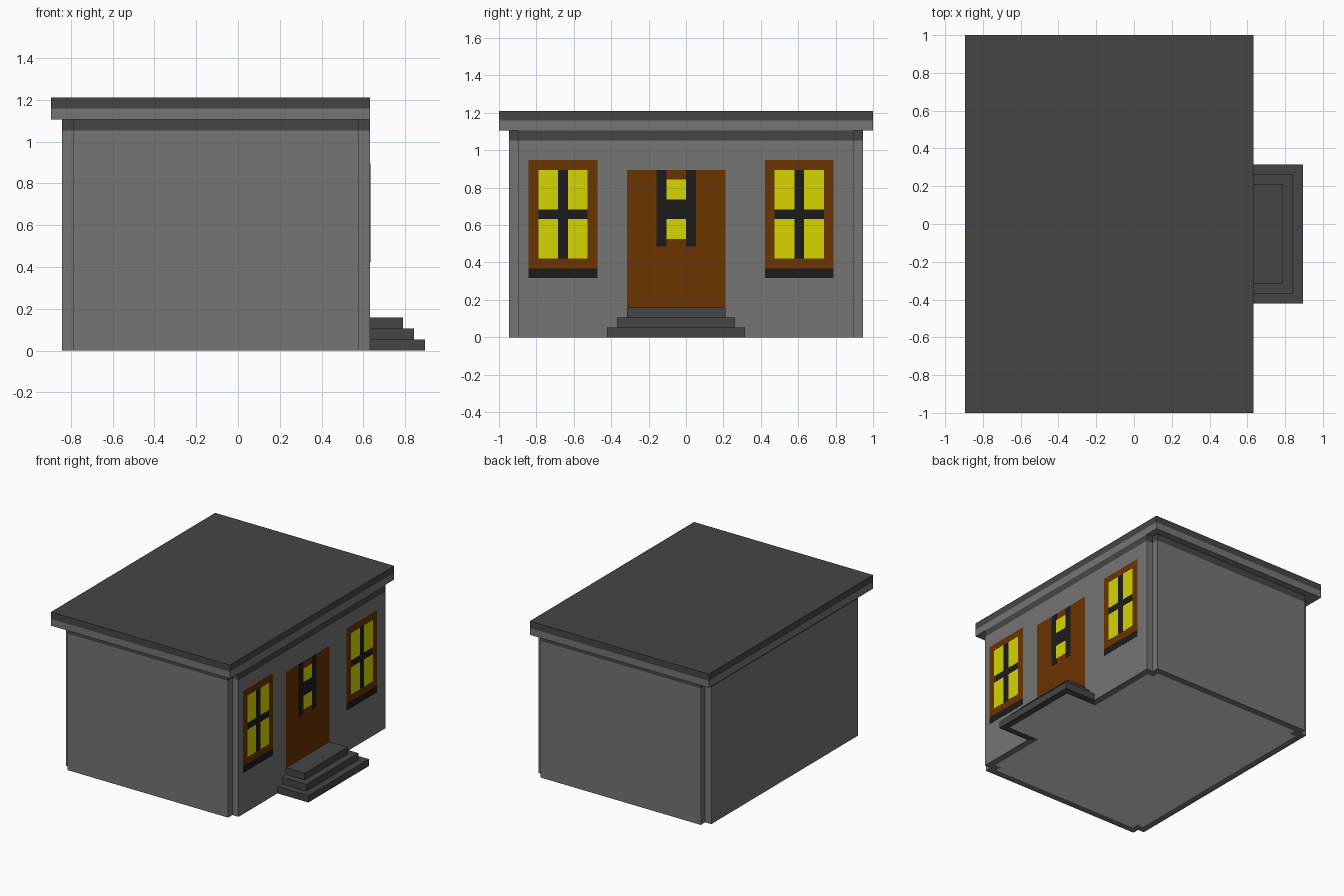
import bpy, bmesh

if "Cube" in bpy.data.objects:
    bpy.data.objects.remove(bpy.data.objects["Cube"])

U = 1 / 19  # modelling unit: the house sits on a 34 x 38 x 23 grid


def srgb(*rgb):
    lin = [(c / 255 / 12.92 if c < 11 else ((c / 255 + 0.055) / 1.055) ** 2.4) for c in rgb]
    return (*lin, 1)


def material(name, *rgb):
    m = bpy.data.materials.new(name)
    m.diffuse_color = srgb(*rgb)
    m.use_nodes = True
    m.node_tree.nodes["Principled BSDF"].inputs["Base Color"].default_value = m.diffuse_color
    return m


WALL = material("wall_grey", 117, 117, 117)
DARK = material("dark_grey", 69, 69, 69)
PALE = material("floor_pale_grey", 220, 220, 220)
BROWN = material("wood_brown", 107, 51, 0)
YELLOW = material("lit_yellow", 214, 214, 0)
BLACK = material("frame_black", 27, 27, 27)


def finish(name, bm, *mats):
    me = bpy.data.meshes.new(name)
    bm.to_mesh(me)
    bm.free()
    for m in mats:
        me.materials.append(m)
    ob = bpy.data.objects.new(name, me)
    bpy.context.collection.objects.link(ob)
    return ob


def prism(outline, z0, z1, bottom=True, top=True):
    """Extruded counter-clockwise outline in grid units, with optional caps."""
    bm = bmesh.new()
    low = [bm.verts.new((x * U, y * U, z0 * U)) for x, y in outline]
    high = [bm.verts.new((x * U, y * U, z1 * U)) for x, y in outline]
    for i in range(len(outline)):
        j = (i + 1) % len(outline)
        bm.faces.new((low[i], low[j], high[j], high[i]))
    if bottom:
        bm.faces.new(low[::-1])
    if top:
        bm.faces.new(high)
    bm.normal_update()
    return bm


def rect(x, y):
    return [(x[0], y[0]), (x[1], y[0]), (x[1], y[1]), (x[0], y[1])]


def plate(name, mat, y, z, layer=1):
    """Thin painted plate on the entrance wall."""
    finish(name, prism(rect((12, 12 + 0.012 * layer), y), *z), mat)


# Walls: footprint with notched corners, and the band under the roof
front = [(-16, -17), (-15, -17), (-15, -18), (11, -18), (11, -17), (12, -17)]
back = [(x, -y) for x, y in reversed(front)]
finish("walls", prism(front + back, 1, 20, False, False), WALL)
finish("eaves_band", prism(front + back, 20, 21, False, False), DARK)

# Base course around walls and lowest step, with a pale floor inset underneath
step = [(12, -8), (17, -8), (17, 6), (12, 6)]
bm = prism(front + step + back, 0, 1, top=False)
floor = [f for f in bm.faces if f.normal.z < -0.5]
bmesh.ops.inset_region(bm, faces=floor, thickness=U, use_even_offset=True)
for f in bm.faces:
    f.material_index = 1 if f.calc_center_median().x > 12.01 * U else 0
for f in floor:
    f.material_index = 2
finish("base_course_and_floor", bm, WALL, DARK, PALE)

# Steps
for i in range(3):
    outline = rect((12, 17 - i), (-8 + i, 6 - i))
    z0 = max(i, 0.5)
    if i == 0:
        bm = bmesh.new()
        bm.faces.new([bm.verts.new((x * U, y * U, U)) for x, y in outline])
    else:
        bm = prism(outline, z0, i + 1, bottom=False)
    finish(f"step_{i + 1}", bm, DARK)

# Roof
roof = rect((-17, 12), (-19, 19))
finish("roof_slab", prism(roof, 21, 22, top=False), WALL)
finish("roof_top", prism(roof, 22, 23, bottom=False), DARK)

# Windows
for side, y in (("left", -16), ("right", 8)):
    plate(f"{side}_window_frame", BROWN, (y, y + 7), (7, 18))
    plate(f"{side}_window_sill", BLACK, (y, y + 7), (6, 7))
    plate(f"{side}_window_bars", BLACK, (y + 1, y + 6), (8, 17), 2)
    for py in (y + 1, y + 4):
        for pz in (8, 13):
            plate(f"{side}_window_pane", YELLOW, (py, py + 2), (pz, pz + 4), 3)

# Door with its small window
plate("door", BROWN, (-6, 4), (3, 17))
for y in (-3, 0):
    plate("door_upright", BLACK, (y, y + 1), (9.2, 17), 2)
plate("door_crossbar", BLACK, (-2, 0), (12, 14), 2)
for z in (10, 14):
    plate("door_pane", YELLOW, (-2, 0), (z, z + 2), 2)
